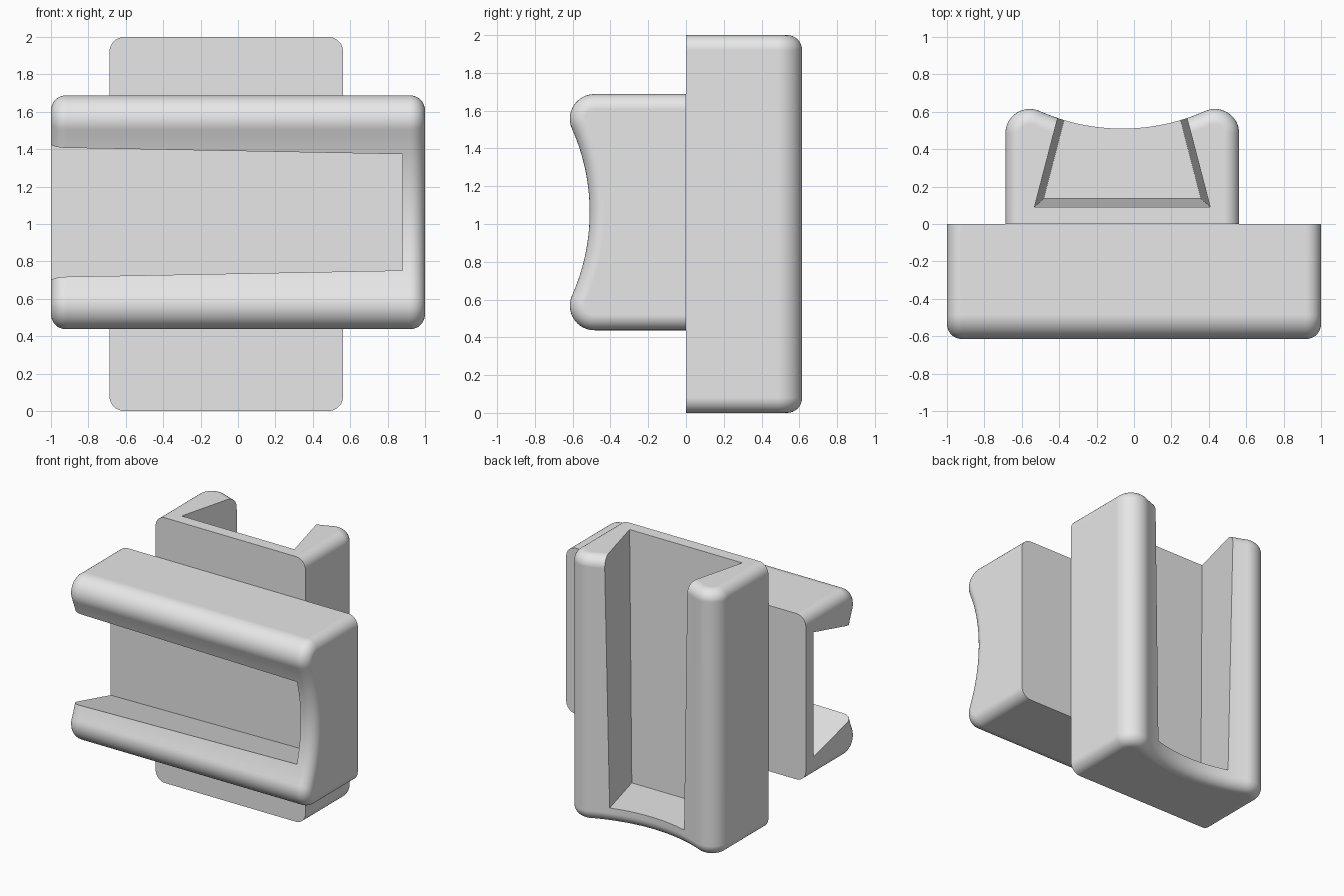
import bpy
import bmesh
from math import sin, cos, pi, atan2, hypot

cube = bpy.data.objects.get("Cube")
if cube:
    bpy.data.objects.remove(cube, do_unlink=True)

grey = bpy.data.materials.new("light_grey")
grey.use_nodes = True
grey.diffuse_color = (0.8, 0.8, 0.8, 1)
grey.node_tree.nodes["Principled BSDF"].inputs["Base Color"].default_value = (0.8, 0.8, 0.8, 1)

LENGTH = 2.0
HALF = 0.625      # half width of a block
SHOULDER = 0.13   # radius of the rounded shoulders
SADDLE = 1.089    # radius of the concave face
LOW = 0.51        # height of the concave face at its middle
ROUND = 0.08      # radius of the rounded ends
CENTRE = 0.0625   # sideways offset of both blocks


def profile(d):
    """Cross-section (across, height), inset by d, with an open saddle."""
    cx = HALF - SHOULDER
    cy = LOW + SADDLE - (hypot(SADDLE + SHOULDER, 0) ** 2 - cx ** 2) ** 0.5
    lean = atan2(cx, LOW + SADDLE - cy)
    r, big = SHOULDER - d, SADDLE + d
    half = [(HALF - d, 0)]
    for i in range(17):
        t = (pi / 2 + lean) * i / 16
        half.append((cx + r * cos(t), cy + r * sin(t)))
    for i in range(1, 13):
        t = lean * (1 - i / 12)
        half.append((big * sin(t), LOW + SADDLE - big * cos(t)))
    return half + [(-a, h) for a, h in reversed(half[:-1])]


def make_mesh(name, rings, place):
    """Loft closed rings of equal size and cap both ends."""
    bm = bmesh.new()
    loops = [[bm.verts.new(place(a, h, s)) for a, h in pts] for pts, s in rings]
    for lo, hi in zip(loops, loops[1:]):
        for i in range(len(lo)):
            j = (i + 1) % len(lo)
            bm.faces.new((lo[i], lo[j], hi[j], hi[i]))
    bm.faces.new(loops[0])
    bm.faces.new(loops[-1])
    bmesh.ops.recalc_face_normals(bm, faces=bm.faces)
    mesh = bpy.data.meshes.new(name)
    bm.to_mesh(mesh)
    bm.free()
    mesh.materials.append(grey)
    obj = bpy.data.objects.new(name, mesh)
    bpy.context.collection.objects.link(obj)
    return obj


def slot_section(s):
    """Dovetail cross-section, narrowing towards the closed end."""
    k = s / 1.88
    floor, wide, top = 0.09 + 0.045 * k, 0.47 - 0.05 * k, 0.8
    tip = wide - 0.26 * (top - floor)
    return [(wide, floor), (tip, top), (-tip, top), (-wide, floor)]


def slotted_block(name, place):
    # Body with rounded ends
    steps = [i * pi / 16 for i in range(9)]
    start = [(profile(ROUND * (1 - sin(t))), ROUND * (1 - cos(t))) for t in steps]
    end = [(pts, LENGTH - s) for pts, s in reversed(start)]
    block = make_mesh(name, start + end, place)

    # Dovetail slot, open at one end
    cutter = make_mesh(name + "_cutter", [(slot_section(s), s) for s in (-0.2, 1.88)], place)
    cutter.hide_render = True
    cut = block.modifiers.new("slot", "BOOLEAN")
    cut.operation = "DIFFERENCE"
    cut.solver = "EXACT"
    cut.object = cutter

    bpy.ops.object.select_all(action="DESELECT")
    block.select_set(True)
    bpy.context.view_layer.objects.active = block
    bpy.ops.object.modifier_apply(modifier=cut.name)
    bpy.data.objects.remove(cutter, do_unlink=True)
    bpy.ops.object.shade_smooth_by_angle(angle=pi / 6)
    weighted = block.modifiers.new("weighted_normals", "WEIGHTED_NORMAL")
    weighted.keep_sharp = True
    return block


# Upright block at the back, open at the top
slotted_block("upright_back_block", lambda a, h, s: (a - CENTRE, h, LENGTH - s))
# Crosswise block at the front, open at -x
slotted_block("crosswise_front_block", lambda a, h, s: (s - 1, -h, a + 1 + CENTRE))
